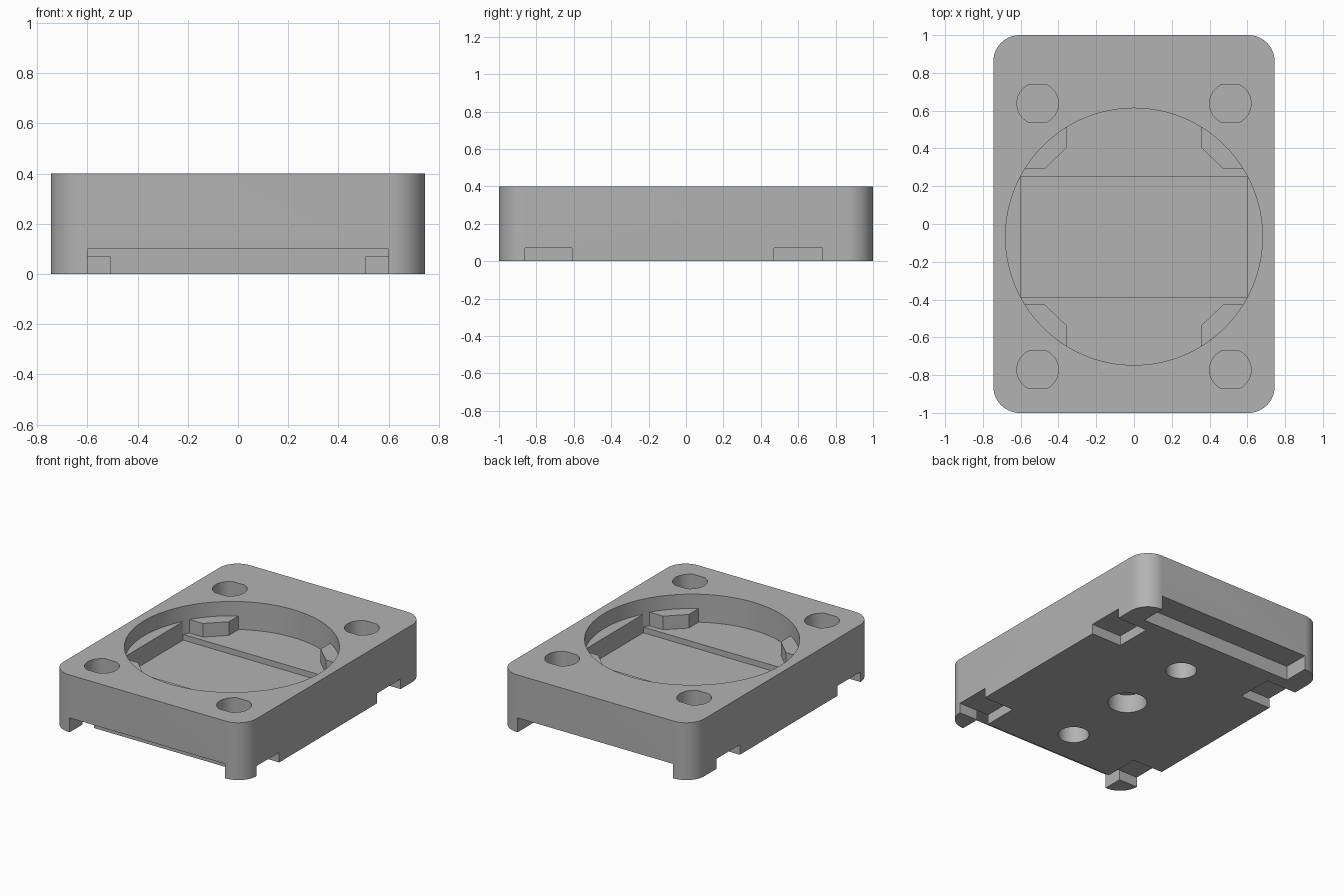
import bpy, bmesh, math

cube = bpy.data.objects.get("Cube")
if cube:
    bpy.data.objects.remove(cube, do_unlink=True)

MID_Y = -0.067      # centre line of the basin and holes
HALF_X, HALF_Y, TOP = 0.745, 1.0, 0.4

grey = bpy.data.materials.new("plain grey")
grey.use_nodes = True
COLOUR = (0.45, 0.45, 0.45, 1)
grey.diffuse_color = COLOUR
grey.node_tree.nodes["Principled BSDF"].inputs["Base Color"].default_value = COLOUR


def prism(name, points, z0, z1):
    """Upright solid from a flat outline."""
    bm = bmesh.new()
    face = bm.faces.new([bm.verts.new((x, y, z0)) for x, y in points])
    side = bmesh.ops.extrude_face_region(bm, geom=[face])["geom"]
    bmesh.ops.translate(bm, vec=(0, 0, z1 - z0),
                        verts=[v for v in side if isinstance(v, bmesh.types.BMVert)])
    bmesh.ops.recalc_face_normals(bm, faces=bm.faces)
    mesh = bpy.data.meshes.new(name)
    bm.to_mesh(mesh)
    bm.free()
    mesh.materials.append(grey)
    obj = bpy.data.objects.new(name, mesh)
    bpy.context.collection.objects.link(obj)
    return obj


def rect(x0, x1, y0, y1):
    return [(x0, y0), (x1, y0), (x1, y1), (x0, y1)]


def circle(cx, cy, r, n, flat=None):
    """Circle outline, optionally cut flat at +-flat in y."""
    pts = []
    if flat:
        a = math.asin(flat / r)
        for start in (-a, math.pi - a):
            pts += [start + 2 * a * i / n for i in range(n + 1)]
    else:
        pts = [2 * math.pi * i / n for i in range(n)]
    return [(cx + r * math.cos(t), cy + r * math.sin(t)) for t in pts]


def rounded(hx, hy, r, n=14):
    pts = []
    for k, (sx, sy) in enumerate([(1, 1), (-1, 1), (-1, -1), (1, -1)]):
        for i in range(n + 1):
            t = math.pi / 2 * (k + i / n)
            pts.append((sx * (hx - r) + r * math.cos(t), sy * (hy - r) + r * math.sin(t)))
    return pts


def combine(target, tool, operation):
    mod = target.modifiers.new("join", "BOOLEAN")
    mod.operation = operation
    mod.solver = "EXACT"
    mod.object = tool
    bpy.context.view_layer.update()
    graph = bpy.context.evaluated_depsgraph_get()
    result = bpy.data.meshes.new_from_object(target.evaluated_get(graph))
    target.modifiers.clear()
    target.data = result
    bpy.data.objects.remove(tool, do_unlink=True)


def cut(points, z0, z1):
    combine(body, prism("cutter", points, z0, z1), "DIFFERENCE")


def add(points, z0, z1):
    combine(body, prism("addition", points, z0, z1), "UNION")


body = prism("housing_body", rounded(HALF_X, HALF_Y, 0.14), 0, TOP)

# Round basin in the top
cut(circle(0, MID_Y, 0.68, 128), 0.205, 0.5)

# Side ledges and corner pads inside the basin
for sx in (-1, 1):
    add(rect(*sorted((sx * 0.57, sx * 0.71)), MID_Y - 0.317, MID_Y + 0.317), 0.18, 0.295)
    for sy in (-1, 1):
        pad = [(0.355, 0.6), (0.355, 0.472), (0.475, 0.357), (0.64, 0.357), (0.64, 0.6)]
        add([(sx * x, MID_Y + sy * y) for x, y in pad], 0.18, 0.3)

# Shallow rectangular pocket across the basin floor
cut(rect(-0.6, 0.6, MID_Y - 0.319, MID_Y + 0.319), 0.165, 0.36)

# Blind corner holes with two flats
for x in (-0.51, 0.51):
    for y in (-0.705, 0.705):
        cut(circle(x, MID_Y + y, 0.11, 16, flat=0.1), 0.15, 0.5)

# End slots under the front and the back
cut(rect(-0.6, 0.6, -1.1, -0.86), -0.1, 0.1)
cut(rect(-0.6, 0.6, 0.82, 1.1), -0.1, 0.1)

# Side notches near the four feet
for sx in (-1, 1):
    for y0, y1 in ((-0.86, -0.61), (0.47, 0.73)):
        cut(rect(*sorted((sx * 0.51, sx * 0.85)), y0, y1), -0.1, 0.07)

# Blind holes in the underside
for dy, r in ((-0.54, 0.1), (0, 0.126), (0.54, 0.1)):
    cut(circle(0, MID_Y + dy, r, 40), -0.1, 0.13)

# Smooth shading on the curved walls only
bpy.ops.object.select_all(action="DESELECT")
body.select_set(True)
bpy.context.view_layer.objects.active = body
bpy.ops.object.shade_smooth_by_angle(angle=math.radians(25))
